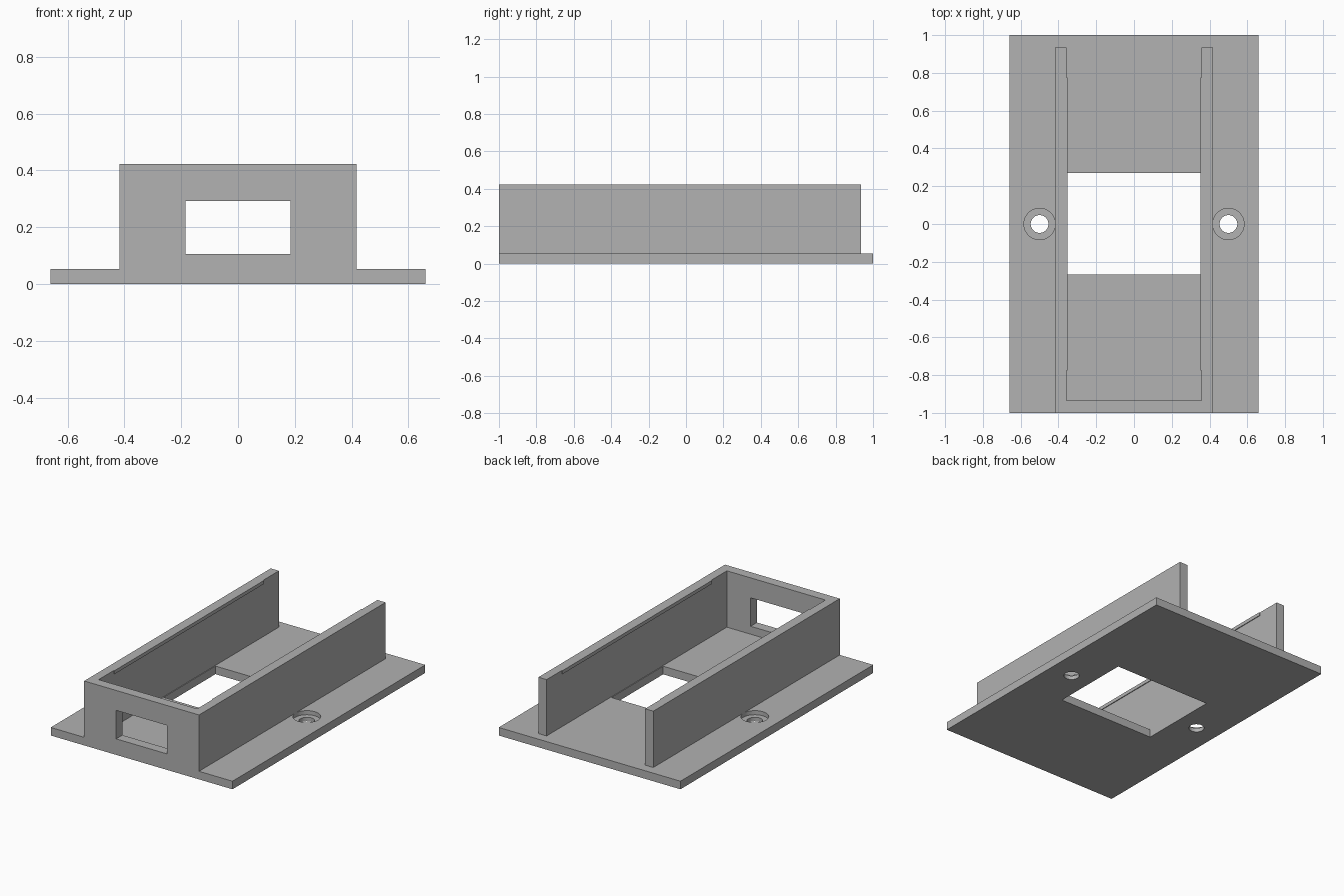
import bpy
import bmesh
from mathutils import Matrix, Vector

default = bpy.data.objects.get("Cube")
if default:
    bpy.data.objects.remove(default, do_unlink=True)

# Main dimensions
HALF_W, HALF_L, PLATE_T = 0.66, 1.0, 0.053
OUTER, INNER, TOP, BACK = 0.417, 0.358, 0.423, 0.935
RIDGE_X, RIDGE_Y, RIDGE_Z = 0.353, 0.775, 0.4
HOLE_X = 0.5

grey = bpy.data.materials.new("matte grey")
grey.use_nodes = True
colour = (0.445, 0.445, 0.445, 1)
grey.diffuse_color = colour
grey.node_tree.nodes["Principled BSDF"].inputs["Base Color"].default_value = colour


def finish(name, bm):
    bmesh.ops.recalc_face_normals(bm, faces=bm.faces)
    mesh = bpy.data.meshes.new(name)
    bm.to_mesh(mesh)
    bm.free()
    mesh.materials.append(grey)
    obj = bpy.data.objects.new(name, mesh)
    bpy.context.collection.objects.link(obj)
    return obj


def box(name, low, high):
    low, high = Vector(low), Vector(high)
    bm = bmesh.new()
    matrix = Matrix.Translation((low + high) / 2) @ Matrix.Diagonal((*(high - low), 1))
    bmesh.ops.create_cube(bm, size=1, matrix=matrix)
    return finish(name, bm)


def cylinder(name, x, radius, z0, z1):
    bm = bmesh.new()
    bmesh.ops.create_cone(bm, cap_ends=True, segments=48, radius1=radius, radius2=radius,
                          depth=z1 - z0, matrix=Matrix.Translation((x, 0, (z0 + z1) / 2)))
    return finish(name, bm)


def prism(name, outline, z0, z1):
    bm = bmesh.new()
    face = bm.faces.new([bm.verts.new((x, y, z0)) for x, y in outline])
    new = bmesh.ops.extrude_face_region(bm, geom=[face])["geom"]
    bmesh.ops.translate(bm, vec=(0, 0, z1 - z0),
                        verts=[v for v in new if isinstance(v, bmesh.types.BMVert)])
    return finish(name, bm)


def combine(target, tool, operation):
    mod = target.modifiers.new(tool.name, "BOOLEAN")
    mod.operation, mod.solver, mod.object = operation, "EXACT", tool
    bpy.context.view_layer.objects.active = target
    bpy.ops.object.modifier_apply(modifier=mod.name)
    bpy.data.objects.remove(tool, do_unlink=True)


# Flat mounting plate
bracket = box("mounting_bracket", (-HALF_W, -HALF_L, 0), (HALF_W, HALF_L, PLATE_T))

# U-shaped wall: closed at the front, open at the back
half = [(OUTER, -HALF_L), (OUTER, BACK), (INNER, BACK), (INNER, -BACK)]
wall = half + [(-x, y) for x, y in reversed(half)]
combine(bracket, prism("housing_wall", wall, 0, TOP), "UNION")

# Thin retaining ridges along the inner top edges
for side in (-1, 1):
    xs = sorted((side * RIDGE_X, side * (INNER + 0.02)))
    ridge = box("retaining_ridge", (xs[0], -RIDGE_Y, RIDGE_Z), (xs[1], RIDGE_Y, TOP))
    combine(bracket, ridge, "UNION")

# Floor opening and front window
combine(bracket, box("floor_cutter", (-RIDGE_X, -0.267, -0.1), (RIDGE_X, 0.27, 0.1)), "DIFFERENCE")
combine(bracket, box("window_cutter", (-0.185, -1.1, 0.105), (0.185, -0.9, 0.292)), "DIFFERENCE")

# Counterbored screw holes
for x in (-HOLE_X, HOLE_X):
    combine(bracket, cylinder("counterbore_cutter", x, 0.083, 0.026, 0.1), "DIFFERENCE")
    combine(bracket, cylinder("screw_cutter", x, 0.047, -0.1, 0.1), "DIFFERENCE")

# Crisp edges with smooth hole walls
bracket.select_set(True)
bpy.context.view_layer.objects.active = bracket
bpy.ops.object.shade_smooth_by_angle()
